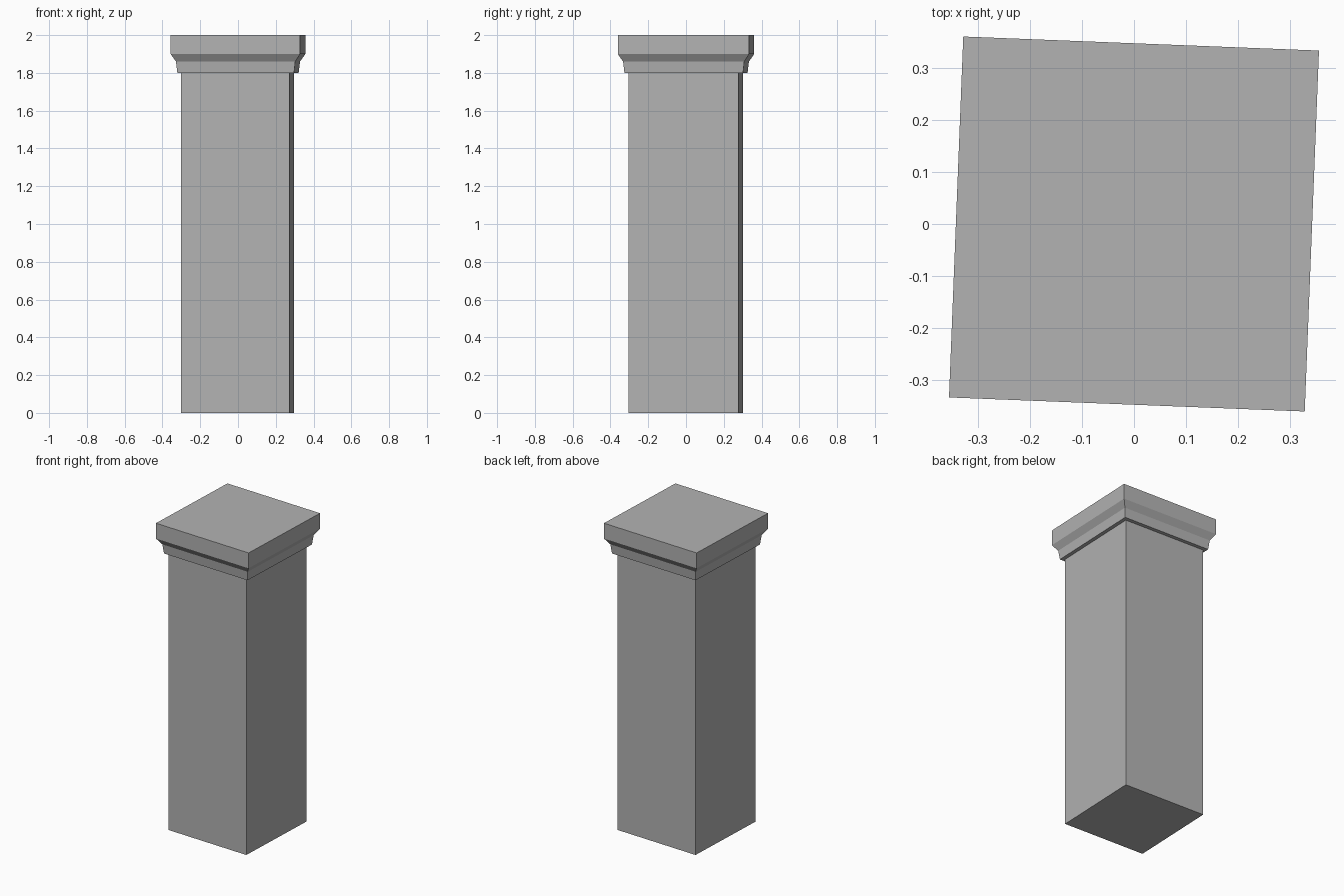
import bpy, bmesh, math

old = bpy.data.objects.get("Cube")
if old:
    bpy.data.objects.remove(old, do_unlink=True)

TURN = math.radians(-2.26)

stone = bpy.data.materials.new("grey stone")
stone.use_nodes = True
colour = (0.45, 0.45, 0.45, 1)
stone.diffuse_color = colour
stone.node_tree.nodes["Principled BSDF"].inputs["Base Color"].default_value = colour


def square_stack(name, levels, location):
    """Loft a closed solid through rectangles given as (z, half width, half depth)."""
    bm = bmesh.new()
    rings = [[bm.verts.new((sx * w, sy * d, z))
              for sx, sy in ((-1, -1), (1, -1), (1, 1), (-1, 1))]
             for z, w, d in levels]
    for low, high in zip(rings, rings[1:]):
        for i in range(4):
            j = (i + 1) % 4
            bm.faces.new((low[i], low[j], high[j], high[i]))
    bm.faces.new(rings[0][::-1])
    bm.faces.new(rings[-1])
    mesh = bpy.data.meshes.new(name)
    bm.to_mesh(mesh)
    bm.free()
    mesh.materials.append(stone)
    obj = bpy.data.objects.new(name, mesh)
    obj.location = location
    obj.rotation_euler.z = TURN
    bpy.context.collection.objects.link(obj)
    return obj


# Plain square shaft
square_stack("shaft", [(0, 0.288, 0.292), (1.8, 0.288, 0.292)], (-0.003, -0.002, 0))

# Moulded cap: tapered neck, sloped underside, straight slab
square_stack("cap", [(1.8, 0.309, 0.314), (1.86, 0.316, 0.321),
                     (1.9, 0.343, 0.348), (2.0, 0.343, 0.348)], (0, 0, 0))
